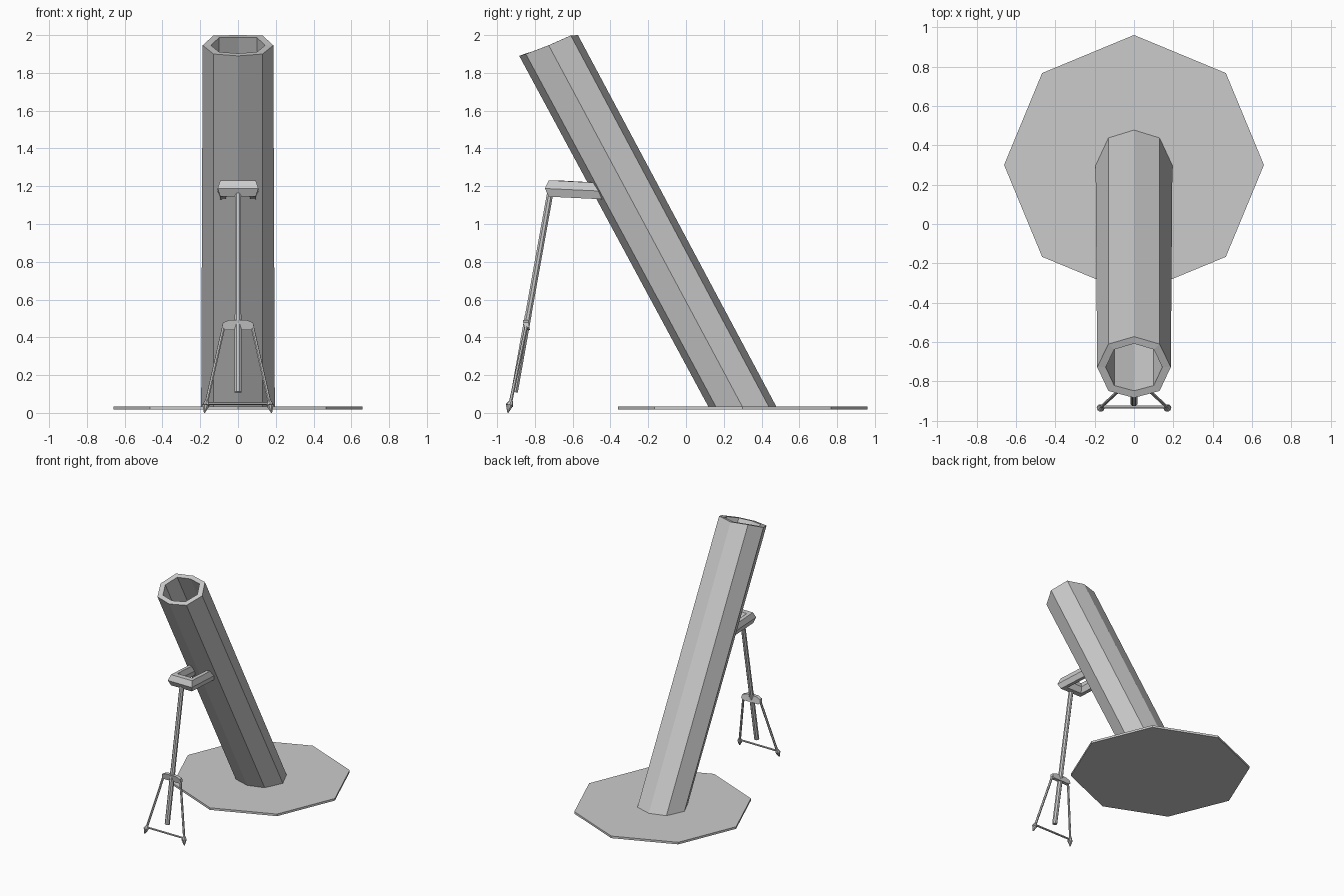
import bpy, bmesh, math
from mathutils import Vector

if "Cube" in bpy.data.objects:
    bpy.data.objects.remove(bpy.data.objects["Cube"])


def make_object(name, bm):
    bmesh.ops.recalc_face_normals(bm, faces=bm.faces)
    mesh = bpy.data.meshes.new(name)
    bm.to_mesh(mesh)
    bm.free()
    ob = bpy.data.objects.new(name, mesh)
    bpy.context.collection.objects.link(ob)
    return ob


def loft(name, rings):
    """Skin a list of equal-length vertex rings and cap both ends."""
    bm = bmesh.new()
    loops = [[bm.verts.new(p) for p in ring] for ring in rings]
    n = len(loops[0])
    for a, b in zip(loops, loops[1:]):
        for i in range(n):
            j = (i + 1) % n
            bm.faces.new((a[i], a[j], b[j], b[i]))
    bm.faces.new(loops[0])
    bm.faces.new(loops[-1])
    return make_object(name, bm)


def rod(name, a, b, r1, r2=None, sides=8):
    """Straight rod or tapered spike between two points."""
    a, b = Vector(a), Vector(b)
    q = (b - a).to_track_quat('Z', 'Y')
    rings = []
    for c, r in ((a, r1), (b, r1 if r2 is None else r2)):
        rings.append([c + q @ Vector((r * math.cos(t), r * math.sin(t), 0))
                      for t in (2 * math.pi * (i + 0.5) / sides for i in range(sides))])
    return loft(name, rings)


def mirror_ring(half):
    """Complete a half ring (first and last points lie on x = 0)."""
    return [Vector(p) for p in half] + [Vector((-x, y, z)) for x, y, z in half[-2:0:-1]]


def shrink(ring, k):
    c = sum(ring, Vector()) / len(ring)
    return [c + (p - c) * k for p in ring]


# base plate: thin octagon
R = 0.66
loft("base_plate", [[Vector((R * math.cos(i * math.pi / 4),
                             0.30 + R * math.sin(i * math.pi / 4), z))
                     for i in range(8)] for z in (0.018, 0.035)])

# barrel: hollow leaning octagonal tube
bottom = mirror_ring([(0, 0.48, 0.03), (0.13, 0.44, 0.03), (0.195, 0.30, 0.03),
                      (0.13, 0.16, 0.03), (0, 0.12, 0.03)])
top = mirror_ring([(0, -0.572, 2.0), (0.13, -0.61, 1.998), (0.187, -0.727, 1.946),
                   (0.13, -0.848, 1.90), (0, -0.883, 1.89)])
inner_bottom = [p + Vector((0, 0, 0.008)) for p in shrink(bottom, 0.77)]
loft("barrel", [bottom, top, shrink(top, 0.77), inner_bottom])

# yoke: U-shaped bracket, hexagonal section swept along a mitred path
corner = [(-0.08, -0.40, 1.172), (-0.08, -0.705, 1.188),
          (0.08, -0.705, 1.188), (0.08, -0.40, 1.172)]
outward = [(-1, 0), (-1, -1), (1, -1), (1, 0)]
rings = []
for (x, y, z), (ox, oy) in zip(corner, outward):
    ring = []
    for i in range(6):
        t = i * math.pi / 3
        u, v = math.cos(t), math.sin(t)
        u *= 0.028 if oy == 0 else 1
        if oy:
            ring.append(Vector((x + ox * 0.028 * u, y + oy * 0.042 * u, z + 0.05 * v)))
        else:
            ring.append(Vector((x + ox * u, y, z + 0.05 * v)))
    rings.append(ring)
loft("yoke", rings)

# strut: main post with a thicker upper sleeve
rod("strut_upper", (0, -0.718, 1.17), (0, -0.842, 0.48), 0.018)
rod("strut_lower", (0, -0.835, 0.52), (0, -0.908, 0.11), 0.019)

# leg bracket: arched plate across the strut
half = [(0.045, 0.492), (0.08, 0.478), (0.085, 0.452), (0.07, 0.440)]
profile = half + [(-x, z) for x, z in reversed(half)]
loft("leg_bracket", [[Vector((x, -0.845 + (0.465 - z) * 0.18 + d, z)) for x, z in profile]
                     for d in (-0.014, 0.014)])

# splayed legs with pointed feet
for s, side in ((-1, "left"), (1, "right")):
    rod(side + "_leg", (s * 0.075, -0.845, 0.46), (s * 0.168, -0.93, 0.05), 0.009, sides=6)
    rod(side + "_foot_collar", (s * 0.165, -0.925, 0.065), (s * 0.17, -0.935, 0.04),
        0.009, 0.02, sides=8)
    rod(side + "_foot_spike", (s * 0.17, -0.935, 0.04), (s * 0.178, -0.943, 0.0),
        0.02, 0.003, sides=8)

# spreader bar between the feet
rod("spreader_bar", (-0.168, -0.93, 0.05), (0.168, -0.93, 0.05), 0.008, sides=6)
